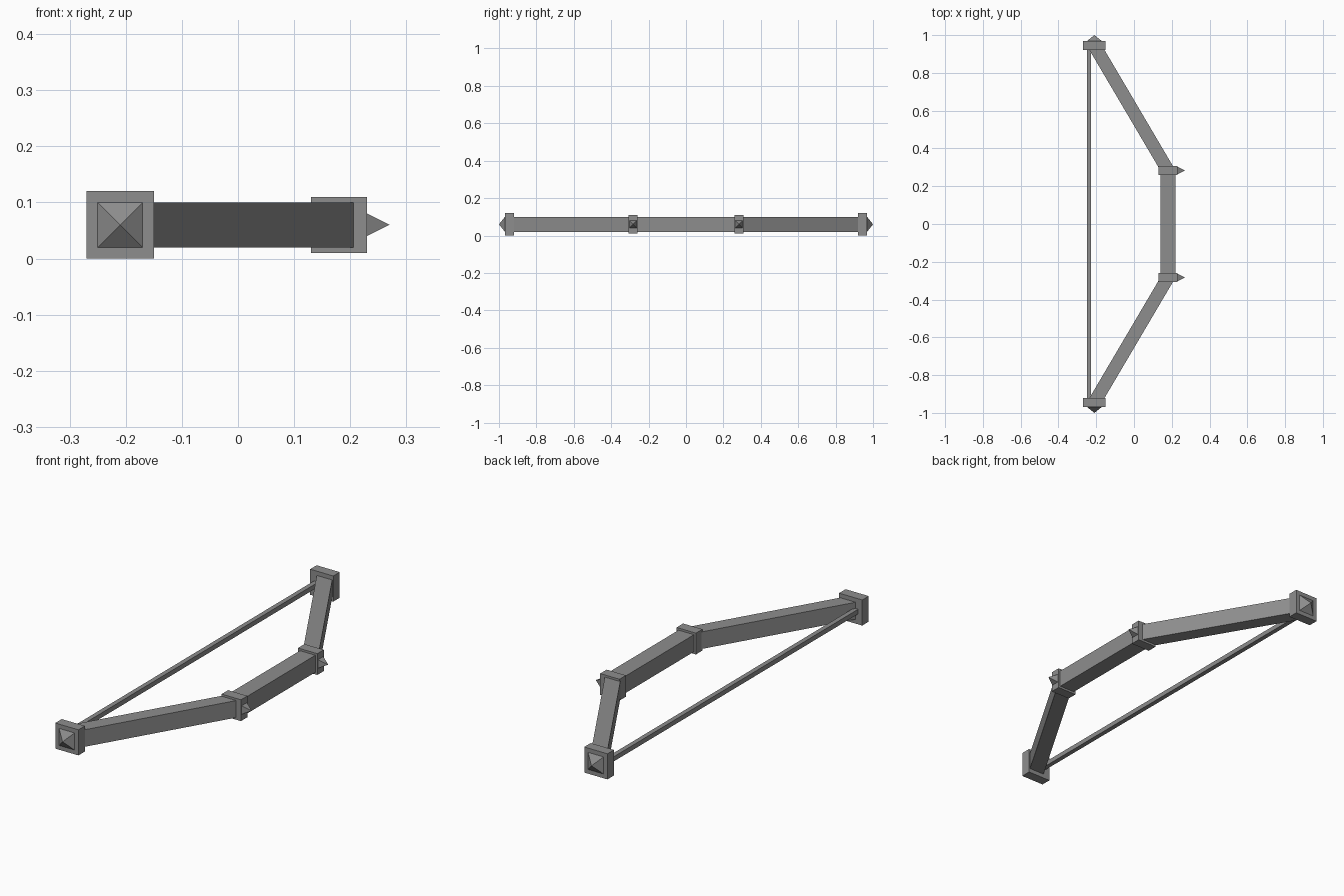
import bpy, bmesh

if "Cube" in bpy.data.objects:
    bpy.data.objects.remove(bpy.data.objects["Cube"])

grey = bpy.data.materials.new("dark grey")
grey.diffuse_color = (0.27, 0.27, 0.27, 1)
grey.use_nodes = True
grey.node_tree.nodes["Principled BSDF"].inputs["Base Color"].default_value = grey.diffuse_color
ZC = 0.06  # mid height of the bow


def make(name, verts, faces):
    mesh = bpy.data.meshes.new(name)
    bm = bmesh.new()
    vs = [bm.verts.new(v) for v in verts]
    for f in faces:
        bm.faces.new([vs[i] for i in f])
    bmesh.ops.recalc_face_normals(bm, faces=bm.faces)
    bm.to_mesh(mesh)
    bm.free()
    mesh.materials.append(grey)
    obj = bpy.data.objects.new(name, mesh)
    bpy.context.collection.objects.link(obj)


def square(x, y, half):
    return [(x + a * half, y, ZC + b * half)
            for a, b in ((-1, -1), (1, -1), (1, 1), (-1, 1))]


def beam(name, stations, half):
    """Square section carried through (x, y) stations, mitred at bends."""
    verts = [v for x, y in stations for v in square(x, y, half)]
    n = len(stations)
    faces = [(0, 1, 2, 3), tuple(range(4 * n - 4, 4 * n))]
    for s in range(0, 4 * (n - 1), 4):
        for i in range(4):
            j = (i + 1) % 4
            faces.append((s + i, s + j, s + 4 + j, s + 4 + i))
    make(name, verts, faces)


def pyramid(name, base, tip):
    make(name, base + [tip],
         [(0, 1, 2, 3)] + [(i, (i + 1) % 4, 4) for i in range(4)])


# Grip with both angled limbs, and the string
beam("bow_limbs", [(-0.21, -0.945), (0.18, -0.283), (0.18, 0.283), (-0.21, 0.945)], 0.04)
beam("bow_string", [(-0.238, -0.93), (-0.238, 0.93)], 0.011)

for side, s in (("front", -1), ("back", 1)):
    # End block with its pointed cap
    beam(side + "_end_block", [(-0.21, s * 0.92), (-0.21, s * 0.968)], 0.06)
    pyramid(side + "_end_cap", square(-0.21, s * 0.968, 0.04), (-0.21, s, ZC))
    # Collar at the bend with its spike
    y = s * 0.283
    beam(side + "_collar", [(0.18, y - 0.024), (0.18, y + 0.024)], 0.05)
    base = [(0.23, y + a * 0.02, ZC + b * 0.02)
            for a, b in ((-1, -1), (1, -1), (1, 1), (-1, 1))]
    pyramid(side + "_collar_spike", base, (0.27, y, ZC))
